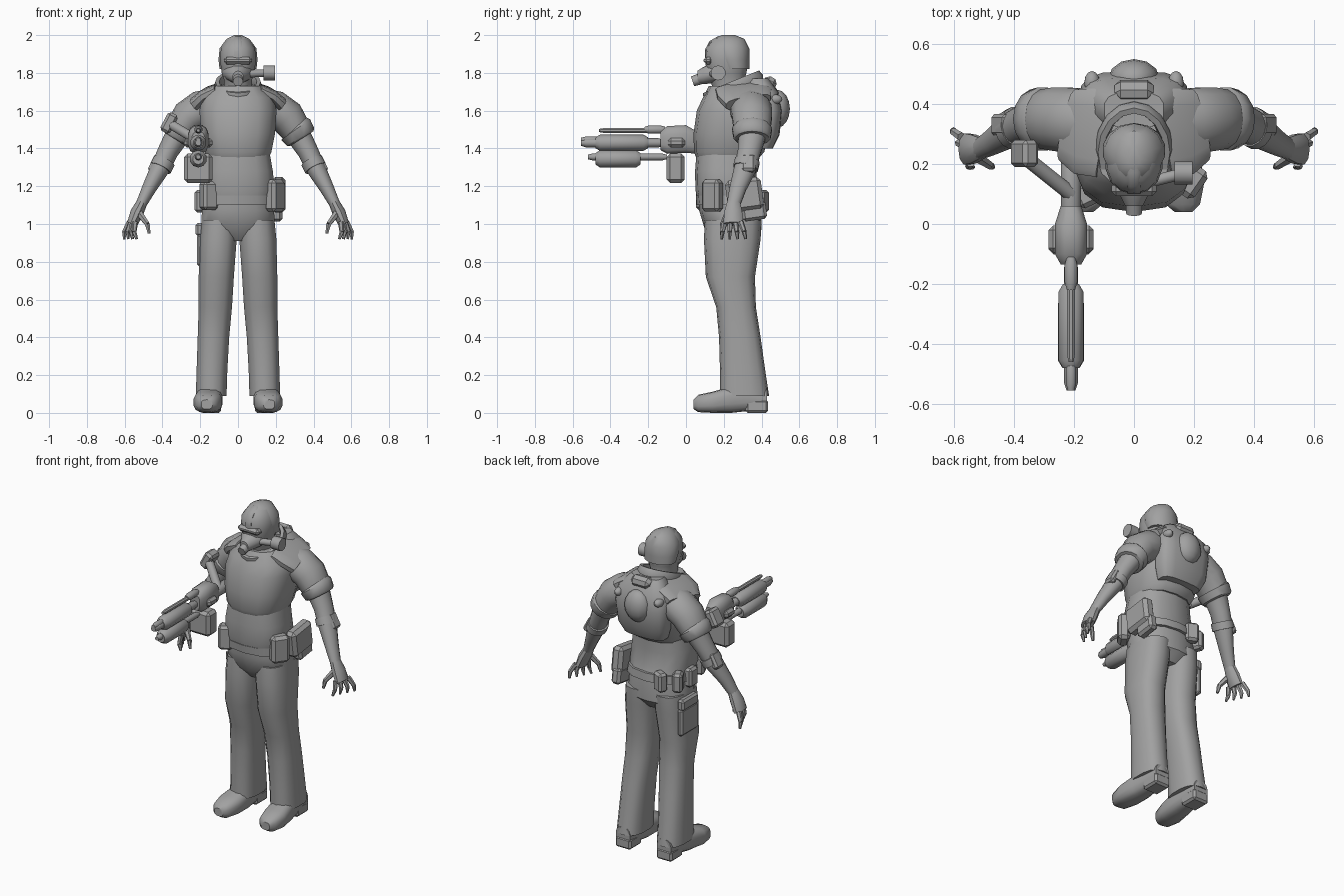
import bpy, bmesh, math
from mathutils import Vector, Matrix, Euler

cube = bpy.data.objects.get("Cube")
if cube:
    bpy.data.objects.remove(cube, do_unlink=True)

GREY = (0.36, 0.36, 0.36, 1)
grey = bpy.data.materials.new("plain_grey")
grey.use_nodes = True
grey.diffuse_color = GREY
grey.node_tree.nodes["Principled BSDF"].inputs["Base Color"].default_value = GREY


def finish(bm, name, mirror=False, angle=40):
    """Turn a bmesh into a shaded object, optionally mirrored across x."""
    bmesh.ops.recalc_face_normals(bm, faces=bm.faces)
    mesh = bpy.data.meshes.new(name)
    bm.to_mesh(mesh)
    bm.free()
    mesh.materials.append(grey)
    obj = bpy.data.objects.new(name, mesh)
    bpy.context.collection.objects.link(obj)
    bpy.ops.object.select_all(action="DESELECT")
    obj.select_set(True)
    bpy.context.view_layer.objects.active = obj
    bpy.ops.object.shade_smooth_by_angle(angle=math.radians(angle))
    if mirror:
        mod = obj.modifiers.new("mirror", "MIRROR")
        mod.use_mirror_merge = False
    return obj


def loft(name, rings, axis="z", sides=14, power=2.0, mirror=False):
    """Skin superellipse rings (x, y, z, radius_u, radius_v)."""
    bm = bmesh.new()
    centres = [Vector(r[:3]) for r in rings]
    loops = []
    for i, (x, y, z, a, b) in enumerate(rings):
        u, v = Vector((1, 0, 0)), Vector((0, 1, 0))
        if axis == "y":
            v = Vector((0, 0, 1))
        elif axis == "path":
            t = centres[min(i + 1, len(rings) - 1)] - centres[max(i - 1, 0)]
            u = Vector((0, 1, 0))
            u = (u - t * (u.dot(t) / t.dot(t))).normalized()
            v = t.cross(u).normalized()
        loop = []
        for k in range(sides):
            ang = math.tau * (k + 0.5) / sides
            c, s = math.cos(ang), math.sin(ang)
            c = math.copysign(abs(c) ** (2 / power), c)
            s = math.copysign(abs(s) ** (2 / power), s)
            loop.append(bm.verts.new(centres[i] + u * a * c + v * b * s))
        loops.append(loop)
    for low, high in zip(loops, loops[1:]):
        for k in range(sides):
            j = (k + 1) % sides
            bm.faces.new((low[k], low[j], high[j], high[k]))
    bm.faces.new(loops[0])
    bm.faces.new(loops[-1])
    return finish(bm, name, mirror)


def box(name, centre, size, rot=(0, 0, 0), bevel=0.012, mirror=False):
    bm = bmesh.new()
    turn = Euler([math.radians(a) for a in rot]).to_matrix().to_4x4()
    bmesh.ops.create_cube(bm, size=1, matrix=Matrix.Diagonal((*size, 1)))
    bmesh.ops.bevel(bm, geom=bm.edges[:], offset=bevel, segments=1, affect="EDGES")
    bmesh.ops.transform(bm, verts=bm.verts, matrix=Matrix.Translation(centre) @ turn)
    return finish(bm, name, mirror, 30)


def rod(name, start, end, r1, r2=None, sides=10, mirror=False):
    bm = bmesh.new()
    a, b = Vector(start), Vector(end)
    place = Matrix.Translation((a + b) / 2) @ (b - a).to_track_quat("Z", "Y").to_matrix().to_4x4()
    bmesh.ops.create_cone(bm, cap_ends=True, segments=sides, radius1=r1,
                          radius2=r1 if r2 is None else r2, depth=(b - a).length, matrix=place)
    return finish(bm, name, mirror)


def ball(name, centre, size, rot=0, mirror=False):
    bm = bmesh.new()
    place = Matrix.Translation(centre) @ Matrix.Rotation(math.radians(rot), 4, "X")
    bmesh.ops.create_uvsphere(bm, u_segments=12, v_segments=8, radius=1,
                              matrix=place @ Matrix.Diagonal((*size, 1)))
    return finish(bm, name, mirror)


# Trousers and shoes
loft("hips", [(0, .25, .91, .1, .1), (0, .25, .97, .2, .15), (0, .235, 1.07, .195, .165),
              (0, .23, 1.14, .18, .16)], power=2.4)
loft("trouser_leg", [(.142, .31, .09, .083, .13), (.138, .3, .22, .083, .12),
                     (.13, .285, .4, .085, .11), (.12, .265, .56, .09, .105),
                     (.115, .235, .72, .095, .13), (.105, .245, .92, .1, .15),
                     (.1, .25, 1.02, .095, .15)], power=2.5, mirror=True)
loft("shoe", [(.165, .04, .045, .03, .025), (.163, .065, .05, .058, .046),
              (.16, .14, .056, .076, .056), (.15, .24, .07, .07, .07),
              (.145, .33, .08, .058, .07), (.145, .43, .075, .05, .06)],
     "y", power=2.8, mirror=True)
box("shoe_heel", (.145, .375, .035), (.11, .12, .07), mirror=True)

# Torso: vest in two bulging sections
loft("abdomen_plate", [(0, .23, 1.13, .185, .17), (0, .215, 1.18, .198, .165),
                       (0, .21, 1.28, .188, .162), (0, .215, 1.37, .172, .16)], power=2.6)
loft("chest_plate", [(0, .22, 1.35, .165, .165), (0, .228, 1.38, .18, .186),
                     (0, .24, 1.48, .2, .2), (0, .262, 1.6, .208, .205),
                     (0, .28, 1.67, .195, .19), (0, .28, 1.73, .13, .16)], power=2.6)
loft("shoulder_yoke", [(.09, .29, 1.72, .14, .03), (.16, .31, 1.69, .15, .035),
                       (.215, .33, 1.645, .125, .04)], "path", power=3, mirror=True)
bm = bmesh.new()
tilt = Matrix.Translation((0, .25, 1.725)) @ Matrix.Rotation(math.radians(22), 4, "X")
grid = [[bm.verts.new(tilt @ Vector(((.11 + .02 * math.cos(q)) * math.cos(p),
                                     (.15 + .02 * math.cos(q)) * math.sin(p),
                                     .035 * math.sin(q))))
         for q in [math.tau * j / 6 for j in range(6)]]
        for p in [math.tau * i / 16 for i in range(16)]]
for i in range(16):
    for j in range(6):
        a, b = grid[i], grid[(i + 1) % 16]
        bm.faces.new((a[j], b[j], b[(j + 1) % 6], a[(j + 1) % 6]))
finish(bm, "collar")

# Back unit with dome and knobs
loft("back_unit", [(0, .4, 1.4, .14, .06), (0, .42, 1.47, .17, .075), (0, .43, 1.6, .18, .08),
                   (0, .41, 1.7, .17, .08), (0, .38, 1.77, .1, .06)], power=3)
ball("back_dome", (0, .485, 1.61), (.085, .065, .1))
ball("back_knob", (.14, .47, 1.66), (.026, .04, .026), mirror=True)
box("back_ridge", (0, .44, 1.74), (.13, .07, .08), (-30, 0, 0), .02)

# Belt and pouches
loft("belt", [(0, .235, 1.1, .202, .178), (0, .23, 1.15, .195, .178)], power=2.5)
box("hip_case", (.215, .31, 1.155), (.075, .19, .17), (8, 0, 0), .02)
box("hip_case_base", (.205, .36, 1.07), (.06, .13, .1), (8, 0, 0), .015)
box("front_pouch", (.195, .14, 1.15), (.07, .11, .17), (0, 0, -35), .018)
box("right_front_pouch", (-.155, .1, 1.15), (.085, .08, .15), (0, 0, 25), .015)
for i, (x, y, turn) in enumerate([(-.2, .24, 0), (-.185, .345, 25), (-.1, .4, 65)]):
    box(f"rear_pouch_{i}", (x, y, 1.12), (.06, .08, .12), (0, 0, turn), .014)

# Thigh holster on the right leg
box("holster", (-.2, .27, .86), (.035, .17, .17), (0, 0, 0), .012)
box("holster_flap", (-.202, .27, .97), (.045, .16, .07), (0, 0, 0), .012)

# Arms
loft("sleeve", [(.12, .335, 1.62, .1, .1), (.2, .345, 1.605, .112, .1), (.26, .35, 1.565, .108, .095),
                (.3, .35, 1.505, .1, .084), (.33, .35, 1.46, .088, .07)], "path", mirror=True)
loft("sleeve_cuff", [(.3, .35, 1.505, .1, .085), (.305, .35, 1.5, .108, .094),
                     (.332, .35, 1.46, .1, .086), (.337, .35, 1.452, .09, .074)], "path", mirror=True)
loft("forearm", [(.32, .35, 1.47, .075, .065), (.37, .335, 1.385, .062, .055),
                 (.41, .315, 1.3, .06, .052), (.47, .275, 1.19, .045, .038),
                 (.515, .25, 1.1, .036, .028)], "path", mirror=True)
box("elbow_guard", (.44, .33, 1.32), (.04, .075, .1), (0, -28, 0), .012, mirror=True)
loft("forearm_band", [(.39, .325, 1.335, .068, .06), (.41, .315, 1.295, .068, .06)], "path", mirror=True)
loft("palm", [(.505, .253, 1.12, .035, .028), (.535, .25, 1.06, .05, .035),
              (.56, .25, 1.0, .055, .028)], "path", sides=10, mirror=True)
for i in range(4):
    f = i / 3
    knuckle = Vector((.545 + .03 * f, .205 + .085 * f, 1.01))
    middle = knuckle + Vector((.005 + .022 * f, -.012 + .03 * f, -.05))
    tip = middle + Vector((-.014 + .014 * f, -.004 + .012 * f, -.04))
    rod(f"finger_{i}", knuckle, middle, .016, .013, 6, True)
    rod(f"fingertip_{i}", middle, tip, .013, .007, 6, True)
rod("thumb", (.525, .225, 1.06), (.48, .195, 1.0), .02, .014, 6, True)
rod("thumb_tip", (.48, .195, 1.0), (.47, .19, .95), .014, .008, 6, True)

# Head, helmet and breathing mask
loft("head", [(0, .24, 1.68, .08, .09), (0, .22, 1.76, .075, .09), (0, .215, 1.8, .088, .105),
              (0, .215, 1.87, .098, .115), (0, .215, 1.93, .092, .112),
              (0, .22, 1.975, .062, .082), (0, .225, 1.995, .025, .04)], power=2.2)
loft("helmet_shell", [(0, .26, 1.82, .1, .075), (0, .245, 1.87, .106, .092),
                      (0, .235, 1.93, .1, .1), (0, .23, 1.98, .062, .08), (0, .225, 2, .02, .035)])
loft("helmet_crest", [(0, .1, 1.9, .022, .02), (0, .125, 1.95, .022, .02),
                      (0, .17, 1.98, .022, .015), (0, .24, 1.988, .02, .012)], "y", 8, 3)
box("goggles", (0, .118, 1.865), (.15, .05, .04), (0, 0, 0), .015)
loft("mask", [(0, .06, 1.775, .03, .035), (0, .09, 1.785, .045, .045),
              (0, .14, 1.8, .075, .055), (0, .2, 1.8, .088, .05)], "y")
rod("mask_valve", (0, .035, 1.755), (0, .08, 1.77), .027, .03)
rod("mask_hose", (.05, .14, 1.795), (.15, .165, 1.8), .02)
rod("mask_canister", (.135, .17, 1.8), (.195, .17, 1.8), .04)

# Weapon
GX = -.21


def along(name, y1, y2, z, r, sides=10):
    """Gun part running along y with softened ends."""
    e = min(.025, (y2 - y1) / 4)
    loft(name, [(GX, y1, z, r * .65, r * .65), (GX, y1 + e, z, r, r),
                (GX, y2 - e, z, r, r), (GX, y2, z, r * .65, r * .65)], "y", sides)


along("upper_barrel_jacket", -.48, -.2, 1.43, .043)
along("lower_barrel_jacket", -.48, -.24, 1.345, .046)
along("upper_muzzle", -.555, -.12, 1.43, .024)
along("upper_muzzle_top", -.555, -.45, 1.445, .018)
along("lower_muzzle", -.52, -.1, 1.355, .018)
along("sight_rail", -.46, -.12, 1.495, .014, 8)
along("sight_tube", -.22, -.11, 1.5, .022)
along("rear_tube", -.02, .24, 1.43, .035)
loft("receiver", [(GX, -.135, 1.44, .035, .05), (GX, -.1, 1.445, .055, .075),
                  (GX, 0, 1.45, .055, .075), (GX, .06, 1.43, .035, .06)], "y", 12, 2.8)
box("magazine", (GX, -.055, 1.295), (.15, .095, .155), (0, 0, 0), .018)
box("side_lugs", (GX, -.05, 1.43), (.15, .09, .05), (0, 0, 0), .015)
rod("brace_rod", (GX, .1, 1.44), (-.36, .22, 1.53), .026)
box("brace_pad", (-.365, .235, 1.535), (.06, .09, .11), (0, 28, 0), .014)
